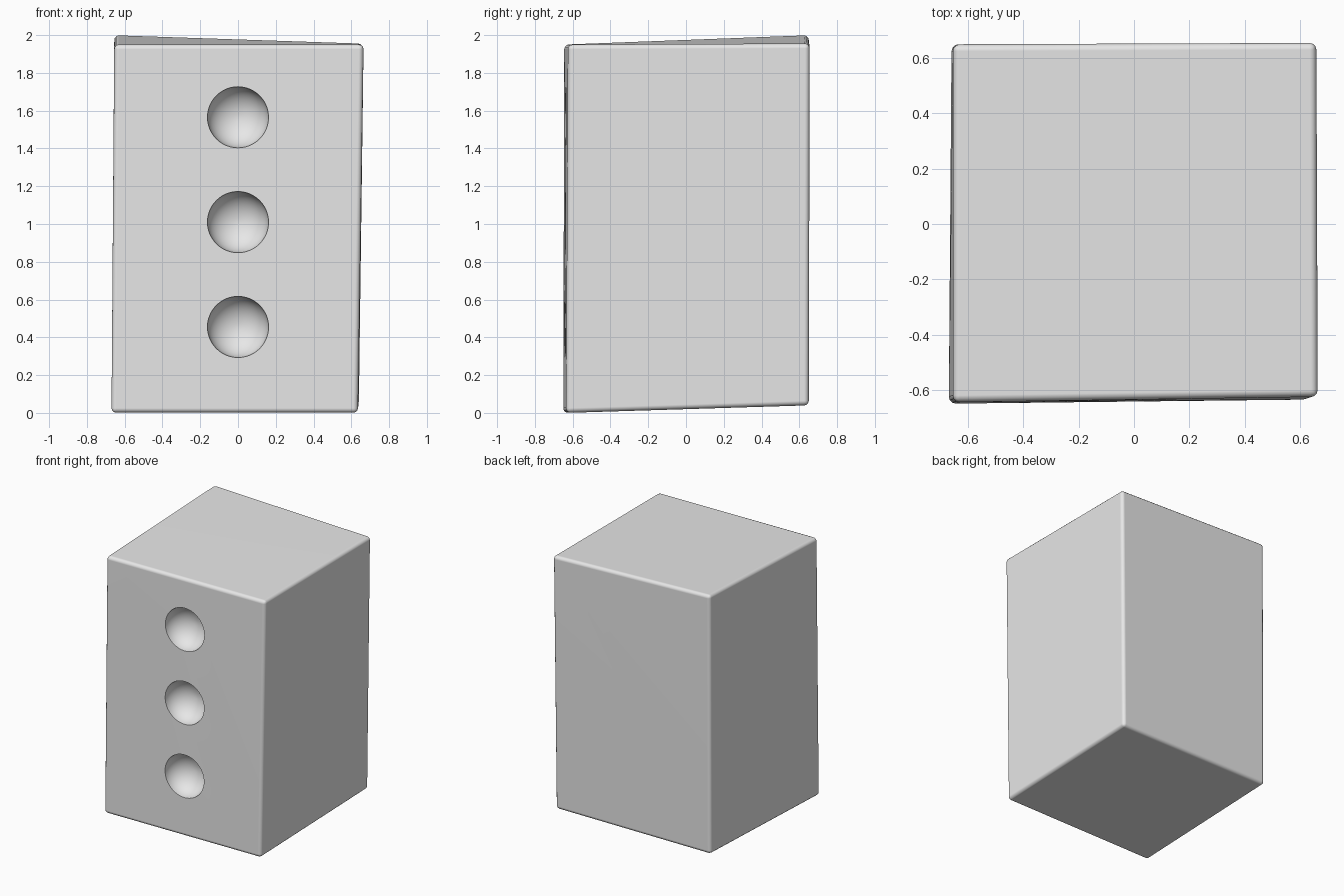
import bpy
import bmesh
import math
from mathutils import Vector

cube = bpy.data.objects.get("Cube")
if cube:
    bpy.data.objects.remove(cube, do_unlink=True)

# One plain grey clay
clay = bpy.data.materials.new("grey clay")
clay.use_nodes = True
clay.diffuse_color = (0.8, 0.8, 0.8, 1)
clay.node_tree.nodes["Principled BSDF"].inputs["Base Color"].default_value = (0.8, 0.8, 0.8, 1)


def add_object(name, bm):
    mesh = bpy.data.meshes.new(name)
    bmesh.ops.recalc_face_normals(bm, faces=bm.faces[:])
    bm.to_mesh(mesh)
    bm.free()
    mesh.materials.append(clay)
    obj = bpy.data.objects.new(name, mesh)
    bpy.context.collection.objects.link(obj)
    return obj


# Slightly crooked block: every corner of a cube moved to its own place
corners = {
    (-1, -1, -1): (-0.67, -0.65, 0.0), (1, -1, -1): (0.635, -0.635, 0.0),
    (1, 1, -1): (0.64, 0.65, 0.04), (-1, 1, -1): (-0.66, 0.65, 0.04),
    (-1, -1, 1): (-0.655, -0.645, 1.95), (1, -1, 1): (0.665, -0.625, 1.95),
    (1, 1, 1): (0.66, 0.655, 1.955), (-1, 1, 1): (-0.655, 0.65, 2.0),
}
bm = bmesh.new()
bmesh.ops.create_cube(bm, size=2)
for v in bm.verts:
    v.co = Vector(corners[tuple(round(c) for c in v.co)])
bmesh.ops.bevel(bm, geom=bm.edges[:], offset=0.025, segments=3,
                profile=0.5, affect='EDGES')
block = add_object("block", bm)
bpy.context.view_layer.objects.active = block
block.select_set(True)


def carve_dimple(name, centre, size):
    """Scoop a rounded hollow out of the block."""
    bm = bmesh.new()
    bmesh.ops.create_uvsphere(bm, u_segments=48, v_segments=24, radius=1)
    # Pole points along y so the bowl is round seen from the front
    for v in bm.verts:
        x, y, z = v.co
        v.co = Vector(centre) + Vector((x * size[0], z * size[1], y * size[2]))
    cutter = add_object(name, bm)
    cutter.hide_render = True
    mod = block.modifiers.new(name, 'BOOLEAN')
    mod.operation = 'DIFFERENCE'
    mod.solver = 'EXACT'
    mod.object = cutter
    bpy.ops.object.modifier_apply(modifier=mod.name)
    bpy.data.objects.remove(cutter, do_unlink=True)


# Three round dimples down the front
for part, z in (("top", 1.565), ("middle", 1.01), ("bottom", 0.455)):
    carve_dimple(part + "_dimple", (0, -0.64, z), (0.162, 0.14, 0.162))

# Small nick in the back
carve_dimple("back_nick", (0.24, 0.653, 1.46), (0.015, 0.02, 0.03))

# Soft shading with crisp rims
bpy.ops.object.shade_smooth_by_angle(angle=math.radians(40))
normals = block.modifiers.new("even_shading", 'WEIGHTED_NORMAL')
normals.keep_sharp = True
